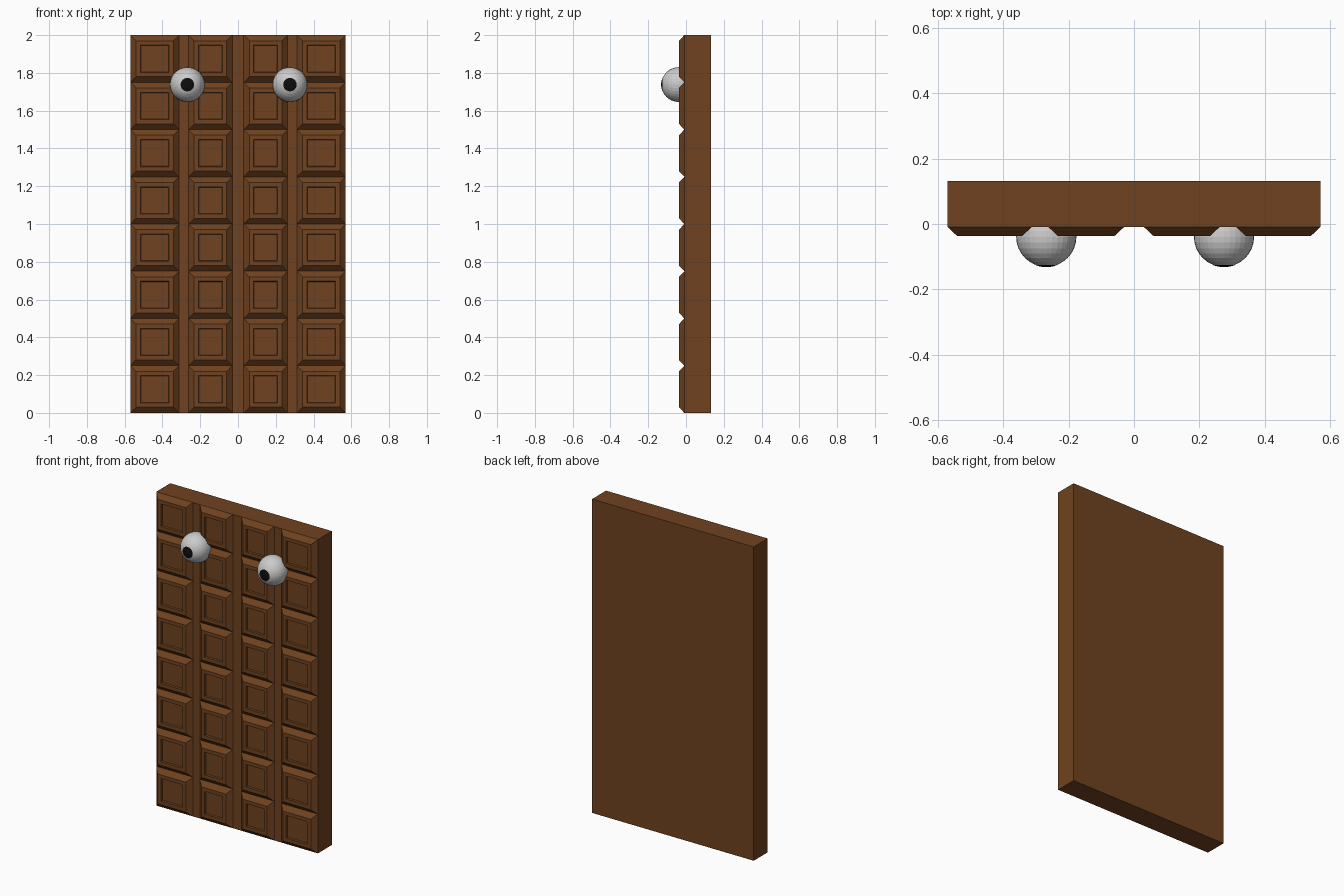
import bpy, bmesh
from math import pi
from mathutils import Matrix

if "Cube" in bpy.data.objects:
    bpy.data.objects.remove(bpy.data.objects["Cube"])


def material(name, color):
    m = bpy.data.materials.new(name)
    m.diffuse_color = color
    m.use_nodes = True
    m.node_tree.nodes["Principled BSDF"].inputs["Base Color"].default_value = m.diffuse_color
    return m


def add_object(name, bm, mat=None):
    me = bpy.data.meshes.new(name)
    bm.to_mesh(me)
    bm.free()
    ob = bpy.data.objects.new(name, me)
    bpy.context.collection.objects.link(ob)
    if mat:
        me.materials.append(mat)
    return ob


brown = material("chocolate", (0.16, 0.055, 0.014, 1))
black = material("black", (0.004, 0.004, 0.004, 1))

# Slab behind the squares
W, H, FRONT, BACK = 0.57, 2.0, -0.009, 0.132
bm = bmesh.new()
bmesh.ops.create_cube(bm, size=1, matrix=Matrix.Translation((0, (FRONT + BACK) / 2, H / 2))
                      @ Matrix.Diagonal((2 * W, BACK - FRONT, H, 1)))
add_object("slab", bm, brown)

# Moulded squares: bevelled edge, rim and shallow recess, as (inset, y) steps
STEPS = [(0, FRONT), (0.03, -0.037), (0.053, -0.037), (0.056, -0.027)]
COLUMNS = [(-W, -0.312), (-0.262, -0.03), (0.03, 0.262), (0.312, W)]
ROWS = 8


def add_square(bm, x0, x1, z0, z1):
    rings = []
    for d, y in STEPS:
        rings.append([bm.verts.new((x, y, z)) for x, z in
                      ((x0 + d, z0 + d), (x1 - d, z0 + d), (x1 - d, z1 - d), (x0 + d, z1 - d))])
    for a, b in zip(rings, rings[1:]):
        for i in range(4):
            j = (i + 1) % 4
            bm.faces.new((a[i], a[j], b[j], b[i]))
    bm.faces.new(rings[-1])


bm = bmesh.new()
for x0, x1 in COLUMNS:
    for r in range(ROWS):
        add_square(bm, x0, x1, r * H / ROWS, (r + 1) * H / ROWS)
add_object("squares", bm, brown)

# Eyes: balls with the pole facing forward, pupil is a cap just proud of the ball
EYE_R, EYE_Y, EYE_Z = 0.092, -0.039, 1.738


def add_eye(side, x):
    place = Matrix.Translation((x, EYE_Y, EYE_Z)) @ Matrix.Rotation(pi / 2, 4, 'X')
    bm = bmesh.new()
    bmesh.ops.create_uvsphere(bm, u_segments=32, v_segments=16, radius=EYE_R, matrix=place)
    add_object(side + "_eye", bm)

    bm = bmesh.new()
    bmesh.ops.create_uvsphere(bm, u_segments=32, v_segments=16, radius=EYE_R + 0.001, matrix=place)
    limit = EYE_Y - EYE_R * 0.9
    bmesh.ops.delete(bm, geom=[v for v in bm.verts if v.co.y > limit], context='VERTS')
    add_object(side + "_pupil", bm, black)


add_eye("left", -0.268)
add_eye("right", 0.275)
